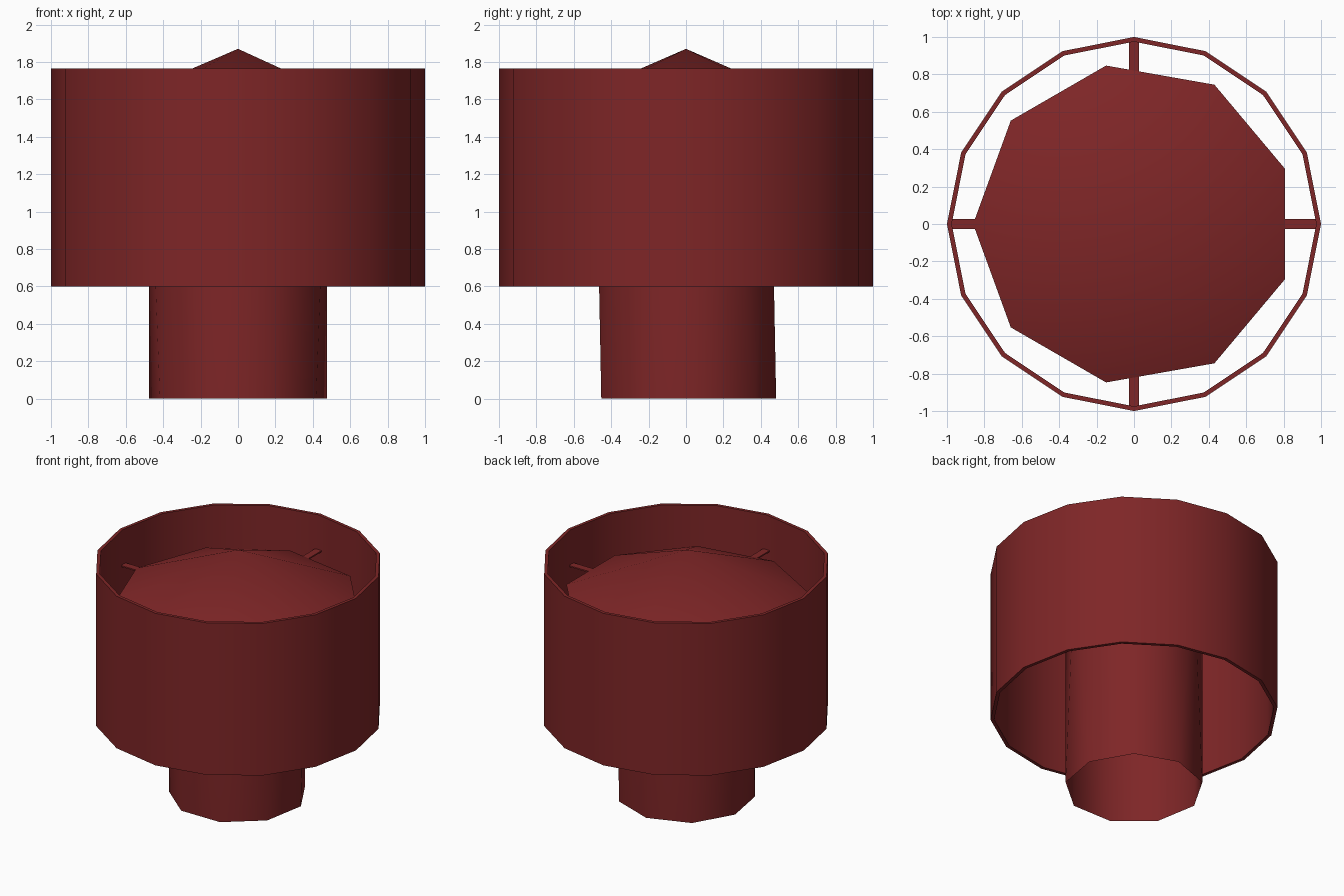
import bpy, bmesh, math

if "Cube" in bpy.data.objects:
    bpy.data.objects.remove(bpy.data.objects["Cube"])

red = bpy.data.materials.new("dark_red")
red.diffuse_color = (0.21, 0.019, 0.02, 1)
red.use_nodes = True
red.node_tree.nodes["Principled BSDF"].inputs["Base Color"].default_value = red.diffuse_color

RING_BOTTOM, RING_TOP = 0.60, 1.765
CAP_Z = 1.50


def make(name, bm, fix=True):
    if fix:
        bmesh.ops.recalc_face_normals(bm, faces=bm.faces)
    me = bpy.data.meshes.new(name)
    bm.to_mesh(me)
    bm.free()
    me.materials.append(red)
    ob = bpy.data.objects.new(name, me)
    bpy.context.collection.objects.link(ob)
    bpy.context.view_layer.objects.active = ob
    ob.select_set(True)
    bpy.ops.object.shade_smooth_by_angle(angle=math.radians(50))
    ob.select_set(False)
    return ob


def loop(bm, r, z, n, start=0.0):
    return [bm.verts.new((r * math.cos(start + math.tau * i / n),
                          r * math.sin(start + math.tau * i / n), z)) for i in range(n)]


def bridge(bm, a, b):
    n = len(a)
    for i in range(n):
        j = (i + 1) % n
        bm.faces.new((a[i], a[j], b[j], b[i]))


# outer wind ring: open tube with a thin wall
bm = bmesh.new()
loops = [loop(bm, r, z, 16) for r, z in
         ((1, RING_BOTTOM), (1, RING_TOP), (0.975, RING_TOP), (0.975, RING_BOTTOM))]
for k in range(4):
    bridge(bm, loops[k], loops[(k + 1) % 4])
make("outer_ring", bm)

# nine-sided pipe, open ends, its upper rim turned half a side
bm = bmesh.new()
low = loop(bm, 0.482, 0, 9, math.radians(90))
high = loop(bm, 0.482, CAP_Z, 9, math.radians(110))
for i in range(9):
    j = (i + 1) % 9
    bm.faces.new((low[i], low[j], high[i]))
    bm.faces.new((low[j], high[j], high[i]))
make("pipe", bm, False)

# shallow conical rain cap
bm = bmesh.new()
rim = loop(bm, 0.86, CAP_Z, 9, math.pi)
tip = bm.verts.new((0, 0, 1.87))
for i in range(9):
    bm.faces.new((rim[i], rim[(i + 1) % 9], tip))
make("rain_cap", bm, False)

# four flat arms from the pipe to the ring
for k, side in enumerate(("right", "back", "left", "front")):
    bm = bmesh.new()
    bmesh.ops.create_cube(bm, size=1)
    for v in bm.verts:
        v.co.x = 0.725 + v.co.x * 0.53
        v.co.y *= 0.055
        v.co.z = CAP_Z - 0.005 + v.co.z * 0.01
    ob = make("arm_" + side, bm)
    ob.rotation_euler.z = k * math.pi / 2
